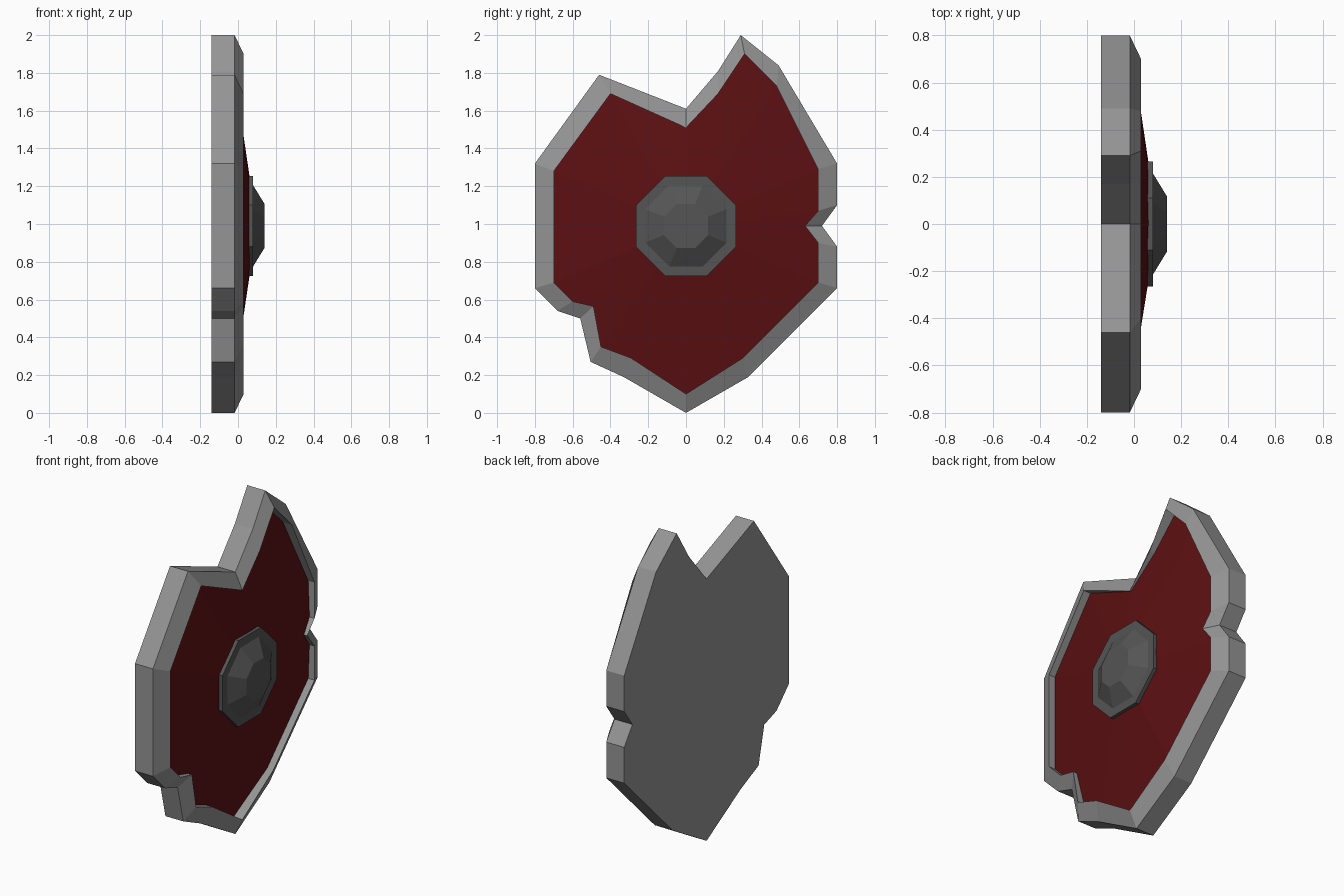
import bpy, bmesh, math

if "Cube" in bpy.data.objects:
    bpy.data.objects.remove(bpy.data.objects["Cube"])

def material(name, rgb):
    m = bpy.data.materials.new(name)
    m.diffuse_color = (*rgb, 1)
    m.use_nodes = True
    m.node_tree.nodes["Principled BSDF"].inputs["Base Color"].default_value = m.diffuse_color
    return m

rim_grey = material("rim grey", (0.30, 0.30, 0.30))
boss_grey = material("boss dark grey", (0.09, 0.09, 0.09))
panel_red = material("panel red", (0.105, 0.005, 0.006))

# Broken outline (y, z), outer edge and matching inner edge of the rim
outer = [(0, 0), (.33, .19), (.80, .66), (.80, .88), (.72, .99), (.80, 1.10),
         (.80, 1.32), (.49, 1.84), (.29, 2.0), (.17, 1.81), (0, 1.61),
         (-.46, 1.79), (-.80, 1.32), (-.80, .66), (-.68, .54), (-.56, .50),
         (-.505, .27), (-.33, .19)]
inner = [(0, .10), (.30, .29), (.70, .69), (.70, .90), (.63, .99), (.70, 1.07),
         (.70, 1.29), (.48, 1.73), (.31, 1.90), (.17, 1.69), (0, 1.51),
         (-.40, 1.69), (-.70, 1.28), (-.70, .69), (-.60, .59), (-.49, .565),
         (-.45, .35), (-.29, .29)]
CENTRE = (0, .99)

def at(points, x):
    return [(x, y, z) for y, z in points]

def octagon(apothem, x):
    r = apothem / math.cos(math.pi / 8)
    return [(x, CENTRE[0] + r * math.cos(a), CENTRE[1] + r * math.sin(a))
            for a in (math.pi / 8 + i * math.pi / 4 for i in range(8))]

def loft(name, loops, mat, cap_start=False, cap_end=False, apex=None):
    """Bridge loops in order, with optional end caps or a fan to an apex."""
    bm = bmesh.new()
    rings = [[bm.verts.new(p) for p in loop] for loop in loops]
    n = len(rings[0])
    for a, b in zip(rings, rings[1:]):
        for i in range(n):
            j = (i + 1) % n
            bm.faces.new((a[i], a[j], b[j], b[i]))
    if cap_start:
        bm.faces.new(rings[0][::-1])
    if cap_end:
        bm.faces.new(rings[-1])
    if apex:
        tip = bm.verts.new(apex)
        for i in range(n):
            bm.faces.new((rings[-1][i], rings[-1][(i + 1) % n], tip))
    me = bpy.data.meshes.new(name)
    bm.to_mesh(me)
    bm.free()
    me.materials.append(mat)
    ob = bpy.data.objects.new(name, me)
    bpy.context.collection.objects.link(ob)
    return ob

# Shield body: flat back, thick side, bevelled rim and inner lip
loft("shield_rim", [at(outer, -.14), at(outer, -.018), at(inner, .03), at(inner, -.06)],
     rim_grey, cap_start=True)

# Shallow cone panel, falling away from the middle
edge = [(.10 - .148 * math.hypot(y - CENTRE[0], z - CENTRE[1]), y, z) for y, z in inner]
loft("red_panel", [edge], panel_red, apex=(.10, *CENTRE))

# Octagonal boss: base plate stepping into a faceted dome
loft("centre_boss", [octagon(.265, .045), octagon(.265, .08), octagon(.215, .08),
                     octagon(.117, .14)], boss_grey, cap_start=True, cap_end=True)
